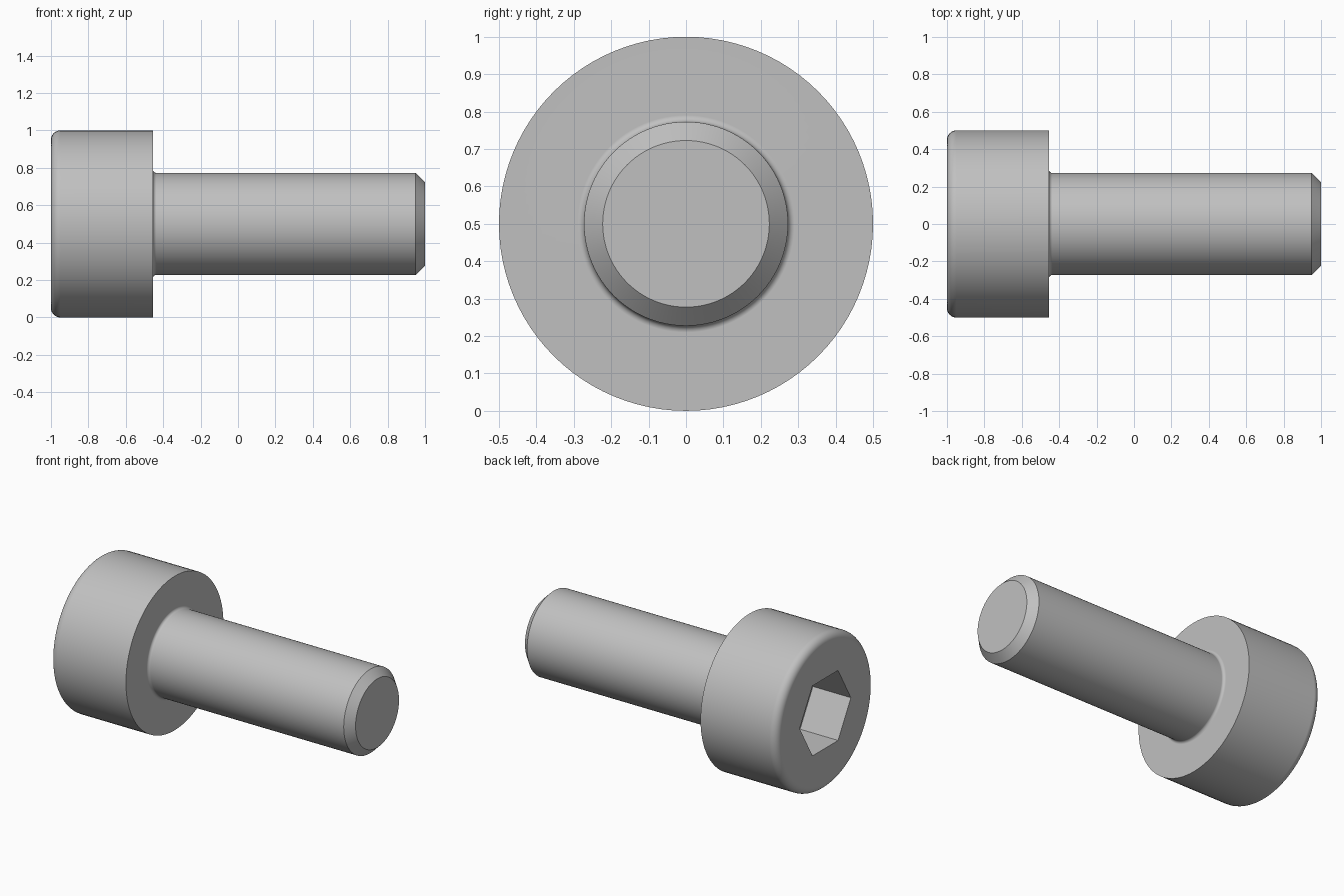
import bpy, bmesh, math

if "Cube" in bpy.data.objects:
    bpy.data.objects.remove(bpy.data.objects["Cube"])

SEG = 96                 # points around the axis (multiple of 6)
U = 1 / 5.5              # one millimetre in model units
HEAD_R, SHANK_R = 0.5, 1.5 * U
HEAD_END = -1 + 3 * U    # underside of the head
HEX_FLAT = 1.25 * U      # half the distance across the socket flats
ROUND, FILLET, CHAMFER = 0.05, 0.018, 0.05


def circle(r):
    return lambda a: r


def hexagon(a):
    # distance to a hexagon outline with corners on the y axis
    return HEX_FLAT / math.cos((a % (math.pi / 3)) - math.pi / 6)


def arc(cx, cr, radius, start, end, steps):
    # rounded part of the profile, as (x, outline) pairs
    angles = [math.radians(start + (end - start) * i / steps) for i in range(steps + 1)]
    return [(cx + radius * math.cos(t), circle(cr + radius * math.sin(t))) for t in angles]


# Profile from socket floor, over the head, along the shank to the tip
profile = [(-1 + 1.5 * U, hexagon), (-1, hexagon)]
profile += arc(-1 + ROUND, HEAD_R - ROUND, ROUND, 180, 90, 8)
profile += [(HEAD_END, circle(HEAD_R))]
profile += arc(HEAD_END + FILLET, SHANK_R + FILLET, FILLET, 180, 270, 6)
profile += [(1 - CHAMFER, circle(SHANK_R)), (1, circle(SHANK_R - CHAMFER))]

# Skin the rings into one closed body
bm = bmesh.new()
rings = []
for x, outline in profile:
    ring = []
    for i in range(SEG):
        a = 2 * math.pi * i / SEG
        r = outline(a)
        ring.append(bm.verts.new((x, r * math.cos(a), 0.5 + r * math.sin(a))))
    rings.append(ring)
for r0, r1 in zip(rings, rings[1:]):
    for i in range(SEG):
        j = (i + 1) % SEG
        bm.faces.new((r0[i], r0[j], r1[j], r1[i]))
bm.faces.new(rings[0])
bm.faces.new(rings[-1])
bmesh.ops.recalc_face_normals(bm, faces=bm.faces)

mesh = bpy.data.meshes.new("socket_screw")
bm.to_mesh(mesh)
bm.free()
screw = bpy.data.objects.new("socket_screw", mesh)
bpy.context.collection.objects.link(screw)

# Plain steel grey
steel = bpy.data.materials.new("steel_grey")
steel.diffuse_color = (0.53, 0.53, 0.53, 1)
steel.use_nodes = True
steel.node_tree.nodes["Principled BSDF"].inputs["Base Color"].default_value = steel.diffuse_color
mesh.materials.append(steel)

# Smooth round surfaces, sharp edges kept, flat faces kept flat
bpy.context.view_layer.objects.active = screw
screw.select_set(True)
bpy.ops.object.shade_smooth_by_angle(angle=math.radians(30))
weighted = screw.modifiers.new("flat_faces", 'WEIGHTED_NORMAL')
weighted.keep_sharp = True
